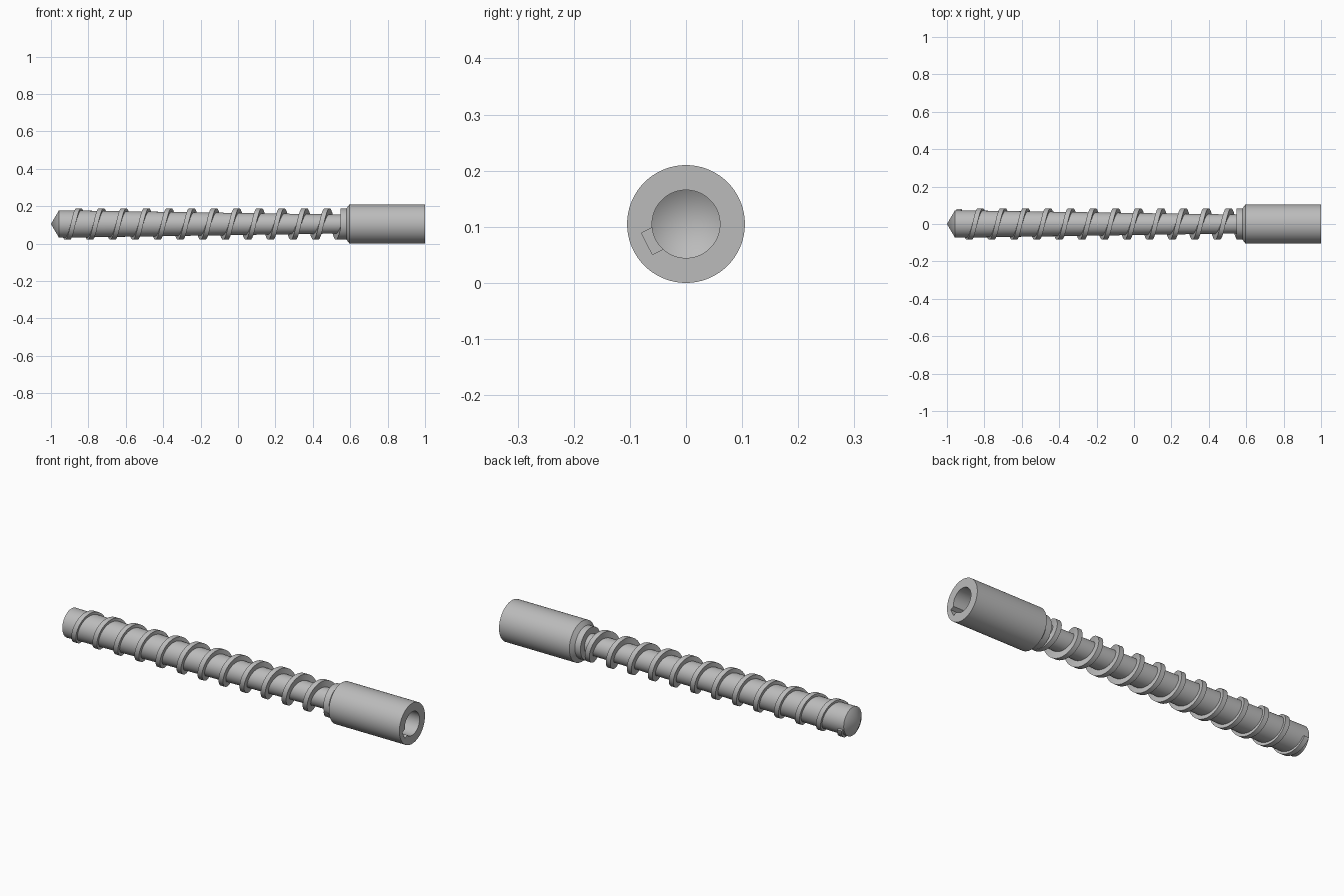
import bpy, bmesh
from math import sin, cos, pi, radians
from mathutils import Matrix, Vector

cube = bpy.data.objects.get("Cube")
if cube:
    bpy.data.objects.remove(cube, do_unlink=True)

AXIS_Z = 0.105
SIDES = 72

steel = bpy.data.materials.new("brushed grey steel")
steel.use_nodes = True
GREY = (0.5, 0.5, 0.5, 1)
steel.diffuse_color = GREY
steel.node_tree.nodes["Principled BSDF"].inputs["Base Color"].default_value = GREY


def make_object(name, bm):
    bmesh.ops.recalc_face_normals(bm, faces=bm.faces)
    mesh = bpy.data.meshes.new(name)
    bm.to_mesh(mesh)
    bm.free()
    mesh.materials.append(steel)
    obj = bpy.data.objects.new(name, mesh)
    bpy.context.collection.objects.link(obj)
    obj.location.z = AXIS_Z
    return obj


def activate(obj):
    bpy.ops.object.select_all(action='DESELECT')
    obj.select_set(True)
    bpy.context.view_layer.objects.active = obj


def smooth(obj):
    activate(obj)
    bpy.ops.object.shade_smooth_by_angle(angle=radians(30))


def lathe(name, profile):
    """Turn an (x, radius) profile around the x axis."""
    bm = bmesh.new()
    verts = [bm.verts.new((x, r, 0)) for x, r in profile]
    edges = [bm.edges.new(pair) for pair in zip(verts, verts[1:])]
    bmesh.ops.spin(bm, geom=verts + edges, axis=(1, 0, 0), cent=(0, 0, 0),
                   angle=2 * pi, steps=SIDES, use_duplicate=False)
    bmesh.ops.remove_doubles(bm, verts=bm.verts, dist=0.0001)
    return make_object(name, bm)


# Pointed tip and tapering core
core = lathe("screw_core", [(-1, 0), (-0.957, 0.0735), (0.56, 0.0505), (0.56, 0)])

# Collar, drive shank and drilled bore with a conical bottom
shank = lathe("drive_shank", [
    (0.548, 0), (0.548, 0.083), (0.58, 0.083), (0.596, 0.105),
    (1, 0.105), (1, 0.0605), (0.7, 0.0605), (0.66, 0)])

# Keyway cut into the mouth of the bore
bm = bmesh.new()
bmesh.ops.create_cube(bm, size=1)
bmesh.ops.transform(bm, verts=bm.verts, matrix=(
    Matrix.Rotation(radians(207), 4, 'X')
    @ Matrix.Translation(Vector((1, 0.054, 0)))
    @ Matrix.Diagonal((0.12, 0.048, 0.043, 1))))
cutter = make_object("keyway_cutter", bm)
cutter.hide_render = True
cut = shank.modifiers.new("keyway", 'BOOLEAN')
cut.operation = 'DIFFERENCE'
cut.solver = 'EXACT'
cut.object = cutter
activate(shank)
bpy.ops.object.modifier_apply(modifier=cut.name)
bpy.data.objects.remove(cutter, do_unlink=True)

# Helical flight: a rectangular section swept along the core
PITCH, START, END = 0.1207, -0.942, 0.56
OUTER, INNER, HALF = 0.084, 0.045, 0.013
first = 0.25
last = (END - START) / PITCH * 2 * pi
steps = int((last - first) / (2 * pi) * SIDES)
bm = bmesh.new()
rings = []
for i in range(steps + 1):
    t = first + (last - first) * i / steps
    x = START + PITCH * t / (2 * pi)
    section = [(-HALF, INNER), (-HALF, OUTER), (HALF, OUTER), (HALF, INNER)]
    rings.append([bm.verts.new((x + dx, r * cos(t), -r * sin(t))) for dx, r in section])
for a, b in zip(rings, rings[1:]):
    for k in range(4):
        n = (k + 1) % 4
        bm.faces.new((a[k], a[n], b[n], b[k]))
bm.faces.new(rings[0])
bm.faces.new(rings[-1])
flight = make_object("helical_flight", bm)

for part in (core, shank, flight):
    smooth(part)
